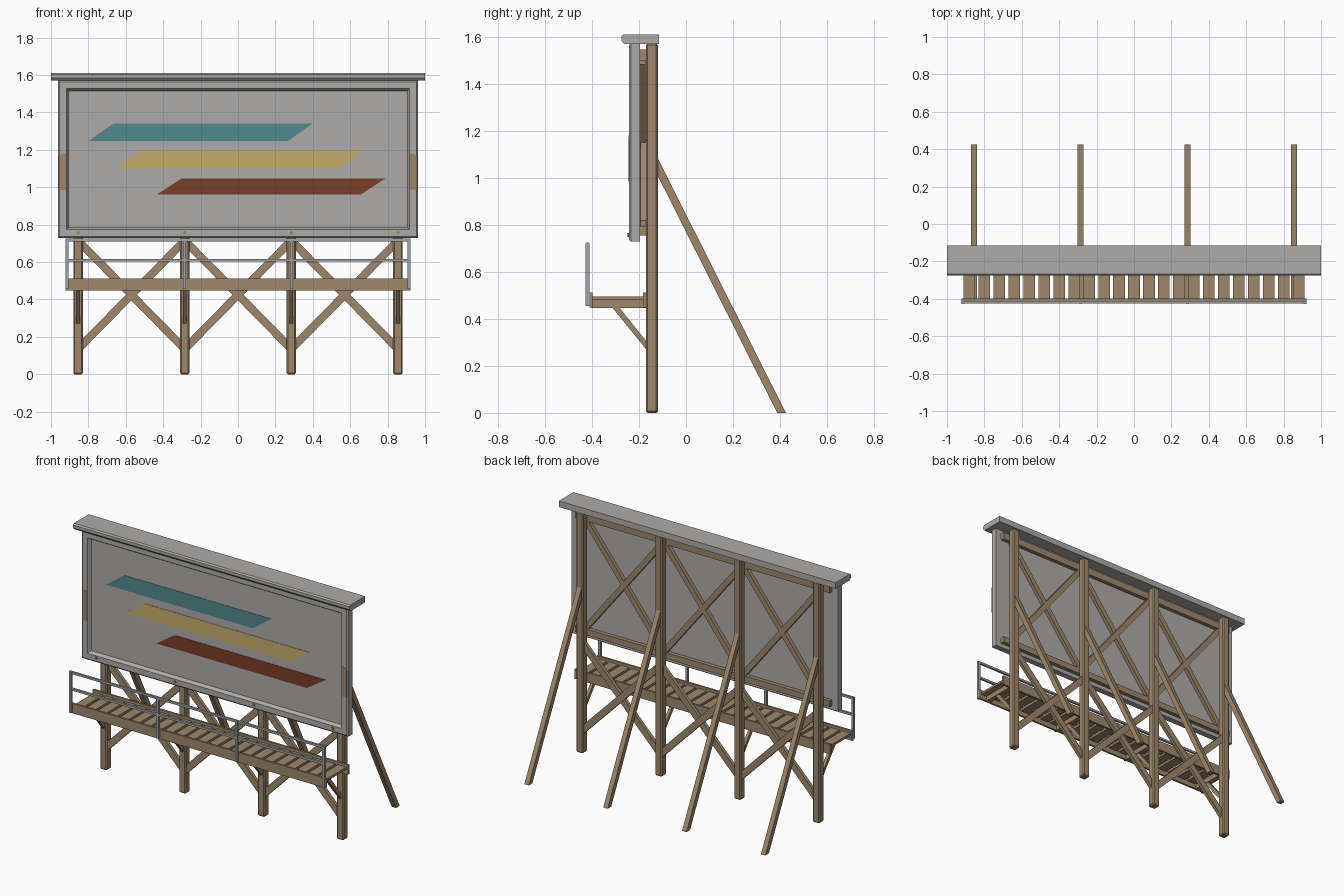
import bpy, bmesh, math

if "Cube" in bpy.data.objects:
    bpy.data.objects.remove(bpy.data.objects["Cube"])


def material(name, rgb):
    m = bpy.data.materials.new(name)
    m.diffuse_color = (*rgb, 1)
    m.use_nodes = True
    m.node_tree.nodes["Principled BSDF"].inputs["Base Color"].default_value = m.diffuse_color
    return m


WOOD = material("weathered wood", (0.34, 0.245, 0.155))
GREY = material("painted grey", (0.42, 0.41, 0.40))
RAIL = material("rail metal", (0.36, 0.37, 0.40))
TEAL = material("teal paint", (0.085, 0.25, 0.27))
YELLOW = material("ochre paint", (0.55, 0.42, 0.15))
RED = material("rust paint", (0.19, 0.05, 0.022))
BRASS = material("bolt brass", (0.33, 0.22, 0.08))


def finish(bm, name, mat, bevel=0):
    bmesh.ops.recalc_face_normals(bm, faces=bm.faces)
    me = bpy.data.meshes.new(name)
    bm.to_mesh(me)
    bm.free()
    me.materials.append(mat)
    ob = bpy.data.objects.new(name, me)
    bpy.context.collection.objects.link(ob)
    if bevel:
        mod = ob.modifiers.new("bevel", "BEVEL")
        mod.width, mod.segments = bevel, 1
    return ob


def prism(name, pts, axis, a, b, mat, bevel=0):
    """Extrude a 2D outline: axis 'x' takes (y, z) points, axis 'y' takes (x, z)."""
    bm = bmesh.new()
    place = (lambda p, t: (t, p[0], p[1])) if axis == "x" else (lambda p, t: (p[0], t, p[1]))
    lo = [bm.verts.new(place(p, a)) for p in pts]
    hi = [bm.verts.new(place(p, b)) for p in pts]
    bm.faces.new(lo)
    bm.faces.new(hi)
    n = len(pts)
    for i in range(n):
        j = (i + 1) % n
        bm.faces.new((lo[i], lo[j], hi[j], hi[i]))
    return finish(bm, name, mat, bevel)


def box(name, x0, x1, y0, y1, z0, z1, mat, bevel=0):
    return prism(name, [(x0, z0), (x1, z0), (x1, z1), (x0, z1)], "y", y0, y1, mat, bevel)


def diagonal(name, x0, z0, x1, z1, h, y0, y1):
    """Brace in the xz plane with plumb-cut ends."""
    return prism(name, [(x0, z0 - h), (x1, z1 - h), (x1, z1 + h), (x0, z0 + h)], "y", y0, y1, WOOD)


POSTS = [-0.855, -0.285, 0.285, 0.855]

# Posts, rear struts, walkway joists, knee braces, bolts and rail posts
for i, x in enumerate(POSTS):
    box(f"post_{i}", x - 0.025, x + 0.025, -0.17, -0.12, 0, 1.572, WOOD, 0.007)
    prism(f"rear_strut_{i}", [(-0.122, 1.087), (-0.122, 1.012), (0.388, 0), (0.425, 0)],
          "x", x - 0.016, x + 0.016, WOOD)
    box(f"walkway_joist_{i}", x - 0.015, x + 0.015, -0.402, -0.165, 0.447, 0.482, WOOD)
    prism(f"knee_brace_{i}", [(-0.315, 0.45), (-0.285, 0.45), (-0.165, 0.30), (-0.165, 0.265)],
          "x", x - 0.01, x + 0.01, WOOD)
    bolt = [(x + 0.009 * math.cos(k * math.pi / 4), 0.757 + 0.009 * math.sin(k * math.pi / 4))
            for k in range(8)]
    prism(f"bolt_{i}", bolt, "y", -0.249, -0.235, BRASS)

# Crossed braces in each bay: lower ones between posts, upper ones behind the board
for i in range(3):
    a, b = POSTS[i], POSTS[i + 1]
    diagonal(f"lower_brace_up_{i}", a, 0.135, b, 0.715, 0.03, -0.160, -0.138)
    diagonal(f"lower_brace_down_{i}", a, 0.715, b, 0.135, 0.03, -0.152, -0.130)
    diagonal(f"upper_brace_up_{i}", a, 0.79, b, 1.51, 0.028, -0.195, -0.172)
    diagonal(f"upper_brace_down_{i}", a, 1.51, b, 0.79, 0.028, -0.193, -0.170)

# Horizontal rails holding the board
box("board_rail_bottom", -0.92, 0.92, -0.196, -0.169, 0.755, 0.795, WOOD)
box("board_rail_top", -0.92, 0.92, -0.196, -0.169, 1.50, 1.545, WOOD)

# Sign board with bevelled frame and recessed face, lofted from inset rings
bm = bmesh.new()
rings = []
for d, y in [(0, -0.195), (0, -0.234), (0.009, -0.243), (0.045, -0.243), (0.058, -0.222)]:
    w, z0, z1 = 0.963 - d, 0.728 + d, 1.572 - d
    rings.append([bm.verts.new(p) for p in ((-w, y, z0), (w, y, z0), (w, y, z1), (-w, y, z1))])
for r, s in zip(rings, rings[1:]):
    for k in range(4):
        m = (k + 1) % 4
        bm.faces.new((r[k], r[m], s[m], s[k]))
bm.faces.new(rings[0])
bm.faces.new(rings[-1])
finish(bm, "sign_board", GREY)

# Cap over the board with a rounded front lip
prism("cap", [(-0.115, 1.57), (-0.115, 1.61), (-0.266, 1.61), (-0.275, 1.602),
              (-0.275, 1.583), (-0.263, 1.57)], "x", -1, 1, GREY)

# Slanted painted stripes: left end, right end of lower edge, slant, heights
for name, x0, x1, s, z0, z1, mat in [
        ("teal_stripe", -0.80, 0.265, 0.135, 1.246, 1.342, TEAL),
        ("ochre_stripe", -0.655, 0.54, 0.13, 1.10, 1.197, YELLOW),
        ("rust_stripe", -0.435, 0.655, 0.135, 0.96, 1.048, RED)]:
    prism(name, [(x0, z0), (x1, z0), (x1 + s, z1), (x0 + s, z1)], "y", -0.2245, -0.2215, mat)

# Bare wood patches on both sides of the frame
for side, s in (("left", -1), ("right", 1)):
    prism(f"frame_patch_{side}", [(s * 0.919, 0.985), (s * 0.956, 0.985), (s * 0.956, 1.165),
                                  (s * 0.94, 1.18), (s * 0.919, 1.18)], "y", -0.2445, -0.24, WOOD)

# Walkway: slats between a front fascia and a back ledger
for i in range(23):
    x = -0.88 + 0.08 * i
    box(f"slat_{i}", x - 0.031, x + 0.031, -0.402, -0.178, 0.48, 0.495, WOOD)
box("walkway_fascia", -0.923, 0.923, -0.411, -0.398, 0.448, 0.512, WOOD)
box("walkway_ledger", -0.923, 0.923, -0.182, -0.169, 0.448, 0.512, WOOD)

# Guard rail
for i, x in enumerate([-0.915, -0.285, 0.285, 0.915]):
    box(f"guard_post_{i}", x - 0.008, x + 0.008, -0.427, -0.411, 0.455, 0.722, RAIL)
for name, z in (("guard_rail_top", 0.718), ("guard_rail_middle", 0.61)):
    box(name, -0.923, 0.923, -0.426, -0.412, z - 0.007, z + 0.007, RAIL)
